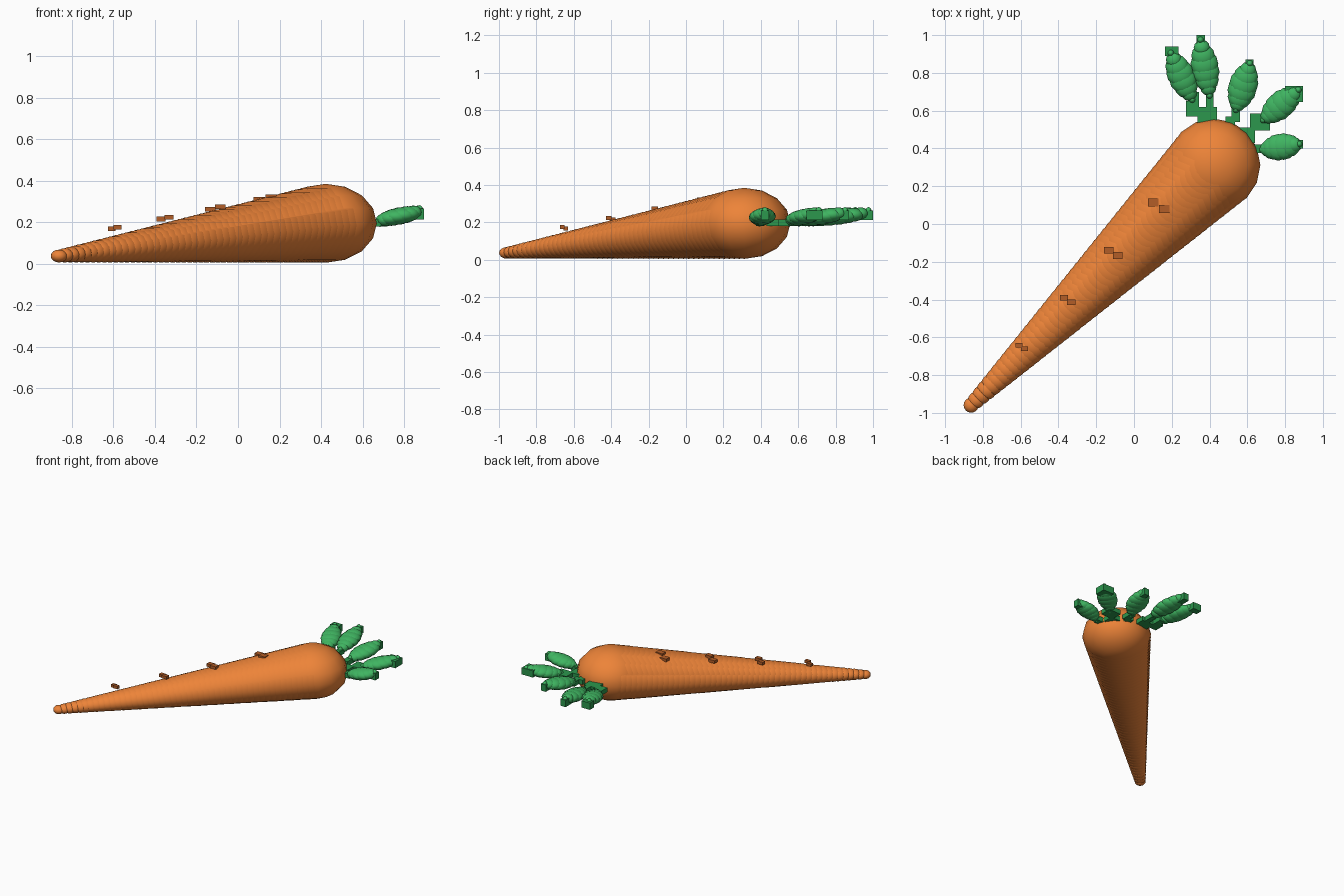
import bpy, bmesh
from math import sin, pi
from mathutils import Matrix, Vector

if "Cube" in bpy.data.objects:
    bpy.data.objects.remove(bpy.data.objects["Cube"])


def material(name, rgb):
    m = bpy.data.materials.new(name)
    m.diffuse_color = (*rgb, 1)
    m.use_nodes = True
    m.node_tree.nodes["Principled BSDF"].inputs["Base Color"].default_value = m.diffuse_color
    return m


ORANGE = material("carrot orange", (0.85, 0.23, 0.04))
BROWN = material("crease brown", (0.45, 0.11, 0.02))
GREEN = material("leaf green", (0.05, 0.46, 0.12))
DARK = material("stem green", (0.025, 0.31, 0.075))


def finish(bm, name, mat, smooth=False):
    mesh = bpy.data.meshes.new(name)
    bm.to_mesh(mesh)
    bm.free()
    for p in mesh.polygons:
        p.use_smooth = smooth
    mesh.materials.append(mat)
    obj = bpy.data.objects.new(name, mesh)
    bpy.context.collection.objects.link(obj)
    return obj


def ball(bm, centre, r, rz, segs=16, rings=8):
    mat = Matrix.Translation(centre) @ Matrix.Diagonal((r, r, rz, 1))
    bmesh.ops.create_uvsphere(bm, u_segments=segs, v_segments=rings, radius=1, matrix=mat)


def box(bm, x0, x1, y0, y1, z0, z1):
    mat = (Matrix.Translation(((x0 + x1) / 2, (y0 + y1) / 2, (z0 + z1) / 2))
           @ Matrix.Diagonal((x1 - x0, y1 - y0, z1 - z0, 1)))
    bmesh.ops.create_cube(bm, size=1, matrix=mat)


# Root: a row of flattened balls growing from the tip to the shoulder
tip, crown = Vector((-0.862, -0.959, 0.037)), Vector((0.423, 0.312, 0.195))
bm = bmesh.new()
COUNT = 48
for i in range(COUNT):
    t = i / (COUNT - 1)
    ball(bm, tip.lerp(crown, t), 0.04 + 0.206 * t, 0.031 + 0.159 * t)
finish(bm, "carrot_root", ORANGE, True)

# Creases: pairs of small stepped blocks above the root
bm = bmesh.new()
for i in range(4):
    x, y, z = -0.608 + 0.237 * i, -0.643 + 0.252 * i, 0.168 + 0.0475 * i
    hx, hy = 0.019 + 0.003 * i, 0.012 + 0.003 * i
    dx, dy = 0.028 + 0.010 * i, 0.018 + 0.005 * i
    for k in (0, 1):
        cx, cy, cz = x + k * dx, y - k * dy, z + k * (0.007 + 0.002 * i)
        box(bm, cx - hx, cx + hx, cy - hy, cy + hy, cz - 0.011, cz + 0.011)
finish(bm, "skin_creases", BROWN)

# Leaves: base point, tip point, widest radius
leaves = [
    ((0.308, 0.658), (0.195, 0.905), 0.074),
    ((0.400, 0.680), (0.352, 0.975), 0.075),
    ((0.540, 0.605), (0.613, 0.850), 0.078),
    ((0.685, 0.550), (0.870, 0.710), 0.074),
    ((0.680, 0.393), (0.875, 0.423), 0.072),
]
for n, (a, b, r) in enumerate(leaves):
    a, b = Vector((*a, 0.205)), Vector((*b, 0.255))
    bm = bmesh.new()
    for i in range(8):
        t = i / 7
        rad = 0.018 + (r - 0.018) * sin(pi * t)
        ball(bm, a.lerp(b, t), rad, 0.027 + 0.22 * (rad - 0.018), 12, 8)
    finish(bm, f"leaf_{n + 1}", GREEN, True)

# Stems: stepped blocks from crown to leaf, and a block at each leaf tip
bm = bmesh.new()
for x0, x1, y0, y1 in [
    (0.275, 0.345, 0.57, 0.65), (0.30, 0.345, 0.63, 0.70),
    (0.335, 0.44, 0.50, 0.62), (0.38, 0.42, 0.60, 0.70),
    (0.485, 0.535, 0.46, 0.57), (0.515, 0.56, 0.54, 0.63),
    (0.56, 0.64, 0.43, 0.51), (0.615, 0.72, 0.495, 0.585),
    (0.60, 0.69, 0.375, 0.42),
]:
    box(bm, x0, x1, y0, y1, 0.18, 0.215)
finish(bm, "leaf_stems", DARK)

bm = bmesh.new()
for x0, x1, y0, y1 in [
    (0.165, 0.235, 0.89, 0.94), (0.33, 0.375, 0.93, 1.0),
    (0.59, 0.632, 0.82, 0.872), (0.80, 0.895, 0.645, 0.73),
    (0.85, 0.895, 0.40, 0.445),
]:
    box(bm, x0, x1, y0, y1, 0.213, 0.265)
finish(bm, "leaf_tips", DARK)
